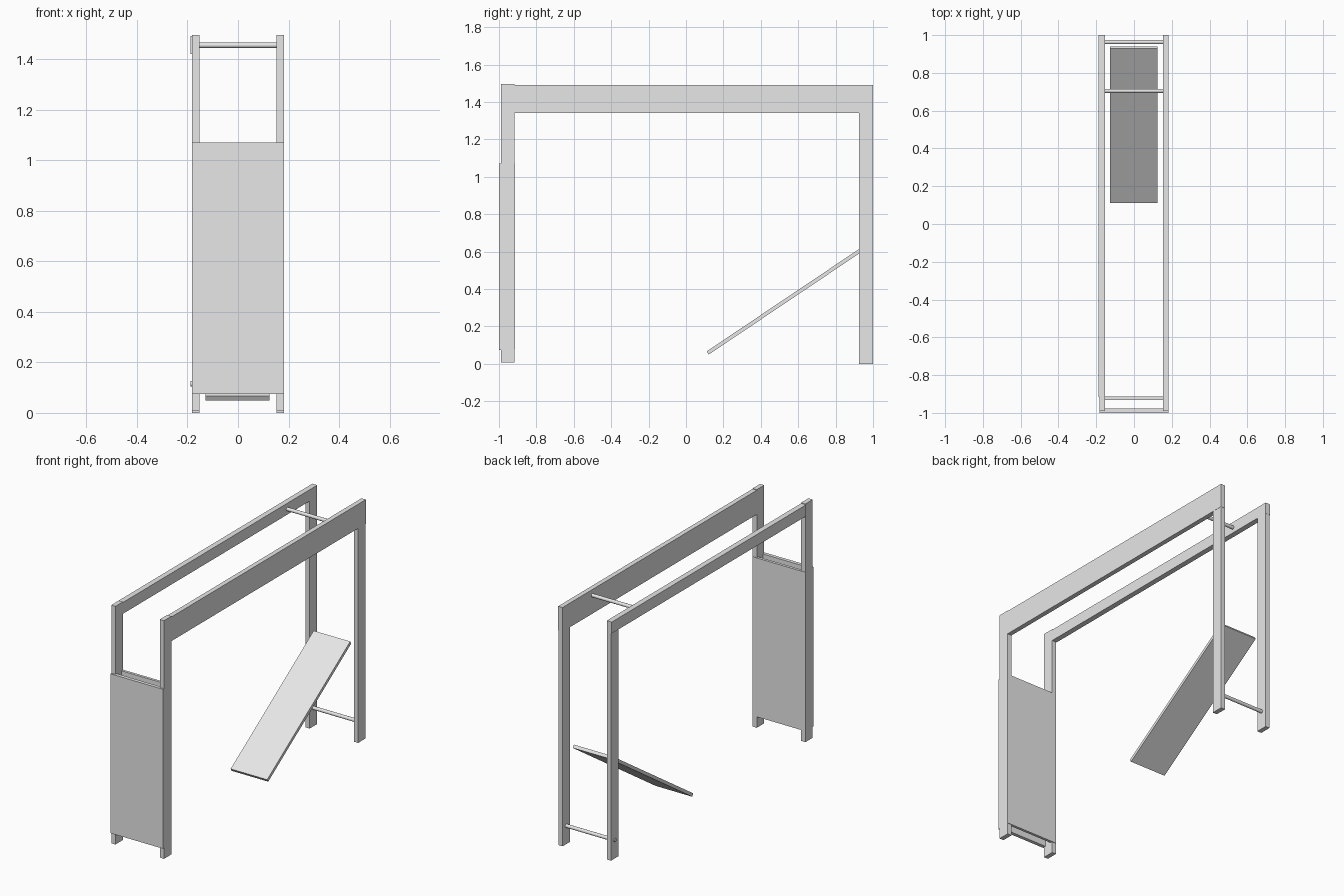
import bpy
import math
from mathutils import Vector

cube = bpy.data.objects.get("Cube")
if cube:
    bpy.data.objects.remove(cube, do_unlink=True)

GREY = (0.8, 0.8, 0.8, 1)
grey = bpy.data.materials.new("light_grey")
grey.use_nodes = True
grey.diffuse_color = GREY
grey.node_tree.nodes["Principled BSDF"].inputs["Base Color"].default_value = GREY


def box(name, x, y, z, tilt=0):
    """Box from (min, max) pairs, optionally tilted about its own x axis."""
    centre = [sum(pair) / 2 for pair in (x, y, z)]
    bpy.ops.mesh.primitive_cube_add(size=1, location=centre)
    ob = bpy.context.object
    ob.name = name
    size = Vector([pair[1] - pair[0] for pair in (x, y, z)])
    for v in ob.data.vertices:
        v.co *= size
    ob.rotation_euler.x = tilt
    ob.data.materials.append(grey)
    return ob


def rung(name, x, y, z, radius=0.011):
    """Round bar running across the frame."""
    bpy.ops.mesh.primitive_cylinder_add(
        vertices=24, radius=radius, depth=x[1] - x[0],
        location=(sum(x) / 2, y, z), rotation=(0, math.pi / 2, 0))
    ob = bpy.context.object
    ob.name = name
    ob.data.materials.append(grey)
    bpy.ops.object.shade_smooth_by_angle()


# Corner posts
LEFT, RIGHT = (0.153, 0.182), (-0.182, -0.153)
for side, x in (("left", LEFT), ("right", RIGHT)):
    box("front_post_" + side, x, (-0.99, -0.917), (0.008, 1.495))
    box("back_post_" + side, x, (0.925, 0.999), (0, 1.488))

# Top beams: a deep one on the left, a shallow one on the right
box("top_beam_left", (0.153, 0.183), (-0.917, 1), (1.34, 1.491))
box("top_beam_right", (-0.187, -0.153), (-0.917, 1), (1.42, 1.491))

# Front and rear boards of the end panel
box("front_panel", (-0.182, 0.182), (-1, -0.978), (0.075, 1.07))
box("inner_panel", (-0.181, 0.181), (-0.931, -0.914), (0.078, 1.07))

# Cross rungs
rung("top_rung", (-0.16, 0.16), 0.705, 1.455)
rung("bottom_rung", (-0.187, 0.16), 0.963, 0.115)

# Sloping plank, from its lower to its upper end
low, high = Vector((-0.002, 0.116, 0.058)), Vector((-0.002, 0.935, 0.608))
run, mid = high - low, (low + high) / 2
half = run.length / 2
box("sloping_plank", (mid.x - 0.126, mid.x + 0.126),
    (mid.y - half, mid.y + half), (mid.z - 0.01, mid.z + 0.01),
    tilt=math.atan2(run.z, run.y))
